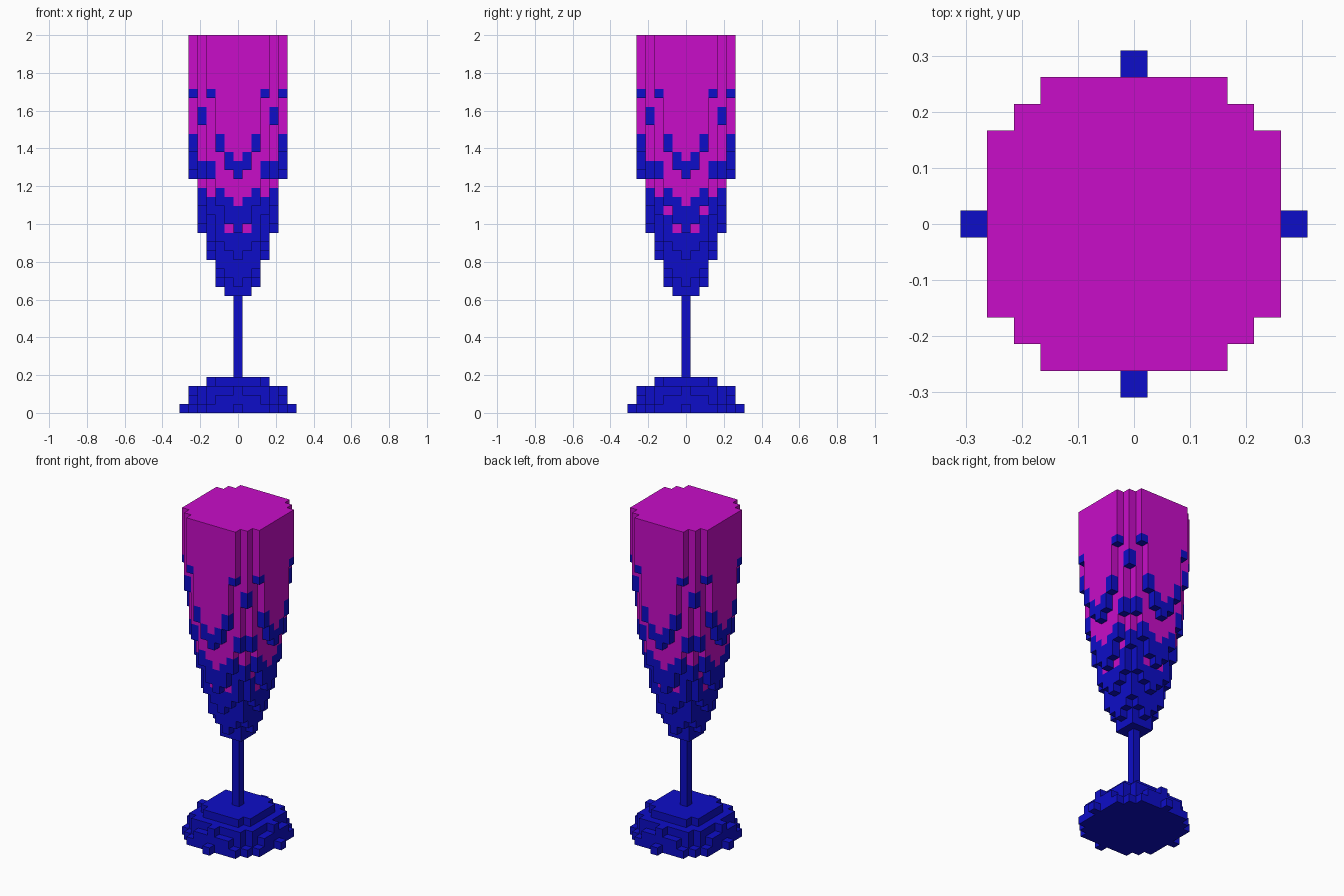
import bpy, bmesh
from mathutils import Vector

if "Cube" in bpy.data.objects:
    bpy.data.objects.remove(bpy.data.objects["Cube"])

U = 2 / 42          # edge of one block; the model is 42 blocks tall
TOP = 42


def material(name, rgb):
    m = bpy.data.materials.new(name)
    m.diffuse_color = (*rgb, 1)
    m.use_nodes = True
    m.node_tree.nodes["Principled BSDF"].inputs["Base Color"].default_value = m.diffuse_color
    return m


blue = material("glass blue", (0.004, 0.004, 0.58))
magenta = material("drink magenta", (0.58, 0.004, 0.58))

# squared distance from the axis: (first block layer, first drink layer)
CUP = {0: (13, 16), 1: (13, 16), 2: (13, 16), 4: (14, 17), 5: (15, 18),
       8: (16, 19), 9: (17, 20), 10: (18, 20), 13: (19, 23), 16: (20, 23),
       17: (21, 24), 18: (22, 24), 20: (23, 25), 25: (26, 28), 26: (27, 29),
       29: (29, 31), 32: (32, 34), 34: (35, 36)}
FOOT = [36, 29, 25, 13]     # squared radius of each foot layer

blocks = {}
for x in range(-6, 7):
    for y in range(-6, 7):
        d = x * x + y * y
        # stepped round foot
        for z, limit in enumerate(FOOT):
            if d <= limit:
                blocks[x, y, z] = "foot"
        # one block wide stem
        if d == 0:
            for z in range(4, 13):
                blocks[x, y, z] = "stem"
        # bowl: each column starts as glass and continues as drink
        if d in CUP:
            start, drink = CUP[d]
            if d == 13 and abs(x) == 3:
                drink -= 1      # small gaps on the two sides
            for z in range(start, TOP):
                blocks[x, y, z] = "glass_bowl" if z < drink else "drink"

DIRS = [Vector(v) for v in ((1, 0, 0), (-1, 0, 0), (0, 1, 0),
                            (0, -1, 0), (0, 0, 1), (0, 0, -1))]


def build(part, mat):
    """Make the outer faces of every block belonging to one part."""
    bm = bmesh.new()
    for pos, name in blocks.items():
        if name != part:
            continue
        c = Vector(pos)
        for n in DIRS:
            if tuple(int(v) for v in c + n) in blocks:
                continue
            a = Vector((n.y, n.z, n.x))
            b = n.cross(a)
            mid = c + Vector((0, 0, 0.5)) + n / 2
            bm.faces.new([bm.verts.new((mid + a * i / 2 + b * j / 2) * U)
                          for i, j in ((-1, -1), (1, -1), (1, 1), (-1, 1))])
    bmesh.ops.remove_doubles(bm, verts=bm.verts, dist=U * 0.01)
    # merge coplanar block faces into clean flat panels
    bmesh.ops.dissolve_limit(bm, angle_limit=0.01, verts=bm.verts, edges=bm.edges)
    mesh = bpy.data.meshes.new(part)
    bm.to_mesh(mesh)
    bm.free()
    mesh.materials.append(mat)
    bpy.context.collection.objects.link(bpy.data.objects.new(part, mesh))


build("foot", blue)
build("stem", blue)
build("glass_bowl", blue)
build("drink", magenta)
